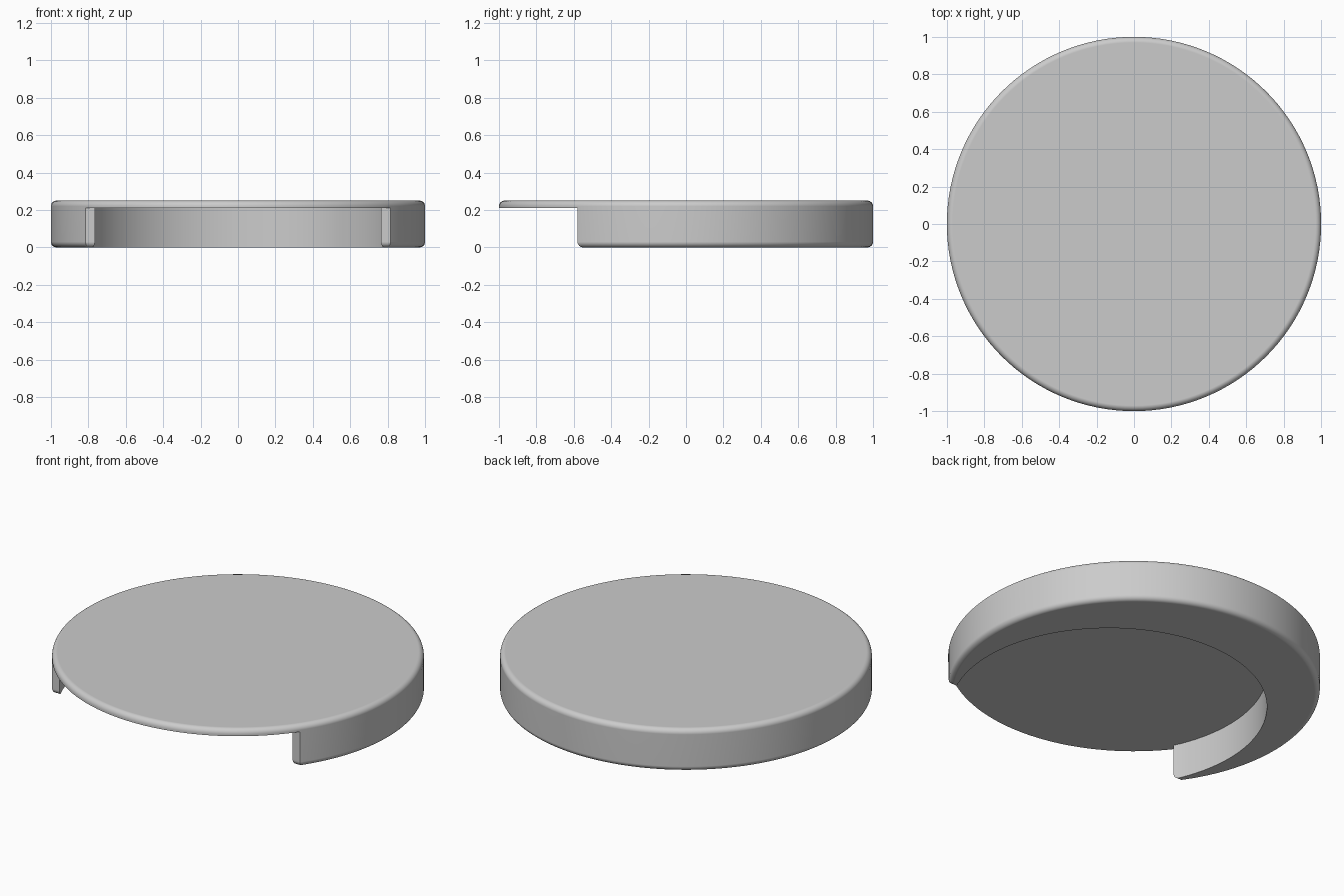
import bpy
import bmesh
import math
from mathutils import Matrix

HEIGHT = 0.25
LID_BOTTOM = 0.21     # underside of the thin lid
TIP_Y = -0.58         # where the crescent wall stops
ROUND = 0.03

cube = bpy.data.objects.get("Cube")
if cube:
    bpy.data.objects.remove(cube, do_unlink=True)

grey = bpy.data.materials.new("plain grey")
grey.use_nodes = True
colour = (0.6, 0.6, 0.6, 1)
grey.diffuse_color = colour
grey.node_tree.nodes["Principled BSDF"].inputs["Base Color"].default_value = colour


def make_object(name, bm):
    bmesh.ops.recalc_face_normals(bm, faces=bm.faces)
    mesh = bpy.data.meshes.new(name)
    bm.to_mesh(mesh)
    bm.free()
    mesh.materials.append(grey)
    obj = bpy.data.objects.new(name, mesh)
    bpy.context.collection.objects.link(obj)
    return obj


def cylinder(radius, y, bottom, top, sides):
    bm = bmesh.new()
    place = Matrix.Translation((0, y, (bottom + top) / 2))
    bmesh.ops.create_cone(bm, cap_ends=True, segments=sides, radius1=radius,
                          radius2=radius, depth=top - bottom, matrix=place)
    return bm


# Solid round body with softened top and bottom rims
bm = cylinder(1, 0, 0, HEIGHT, 128)
rims = [e for e in bm.edges if abs(e.verts[0].co.z - e.verts[1].co.z) < 0.001]
bmesh.ops.bevel(bm, geom=rims, offset=ROUND, segments=6, profile=0.5,
                affect='EDGES')
body = make_object("round_lid_with_crescent_wall", bm)

# Off-centre hollow that leaves a crescent wall
hollow = make_object("hollow_cutter", cylinder(0.85, -0.21, -0.1, LID_BOTTOM, 128))

# Front opening, flared at the foot so the wall tips get a rounded lower edge
profile = [(-1.3, LID_BOTTOM), (TIP_Y, LID_BOTTOM)]
for i in range(7):
    a = math.pi / 2 * i / 6
    profile.append((TIP_Y + ROUND * (1 - math.cos(a)), ROUND * (1 - math.sin(a))))
profile += [(TIP_Y + ROUND, -0.1), (-1.3, -0.1)]
bm = bmesh.new()
side = bm.faces.new([bm.verts.new((-1.3, y, z)) for y, z in profile])
extruded = bmesh.ops.extrude_face_region(bm, geom=[side])["geom"]
bmesh.ops.translate(bm, vec=(2.6, 0, 0),
                    verts=[v for v in extruded if isinstance(v, bmesh.types.BMVert)])
opening = make_object("opening_cutter", bm)

# Carve the body, then discard the cutters
bpy.ops.object.select_all(action='DESELECT')
body.select_set(True)
bpy.context.view_layer.objects.active = body
for cutter in (hollow, opening):
    cutter.hide_render = True
    cut = body.modifiers.new(cutter.name, 'BOOLEAN')
    cut.operation = 'DIFFERENCE'
    cut.solver = 'EXACT'
    cut.object = cutter
    bpy.ops.object.modifier_apply(modifier=cut.name)
    bpy.data.objects.remove(cutter, do_unlink=True)

# Smooth curves, crisp hollow edges and flat large faces
bpy.ops.object.shade_smooth_by_angle(angle=math.radians(35))
weighted = body.modifiers.new("flat_face_normals", 'WEIGHTED_NORMAL')
weighted.keep_sharp = True
